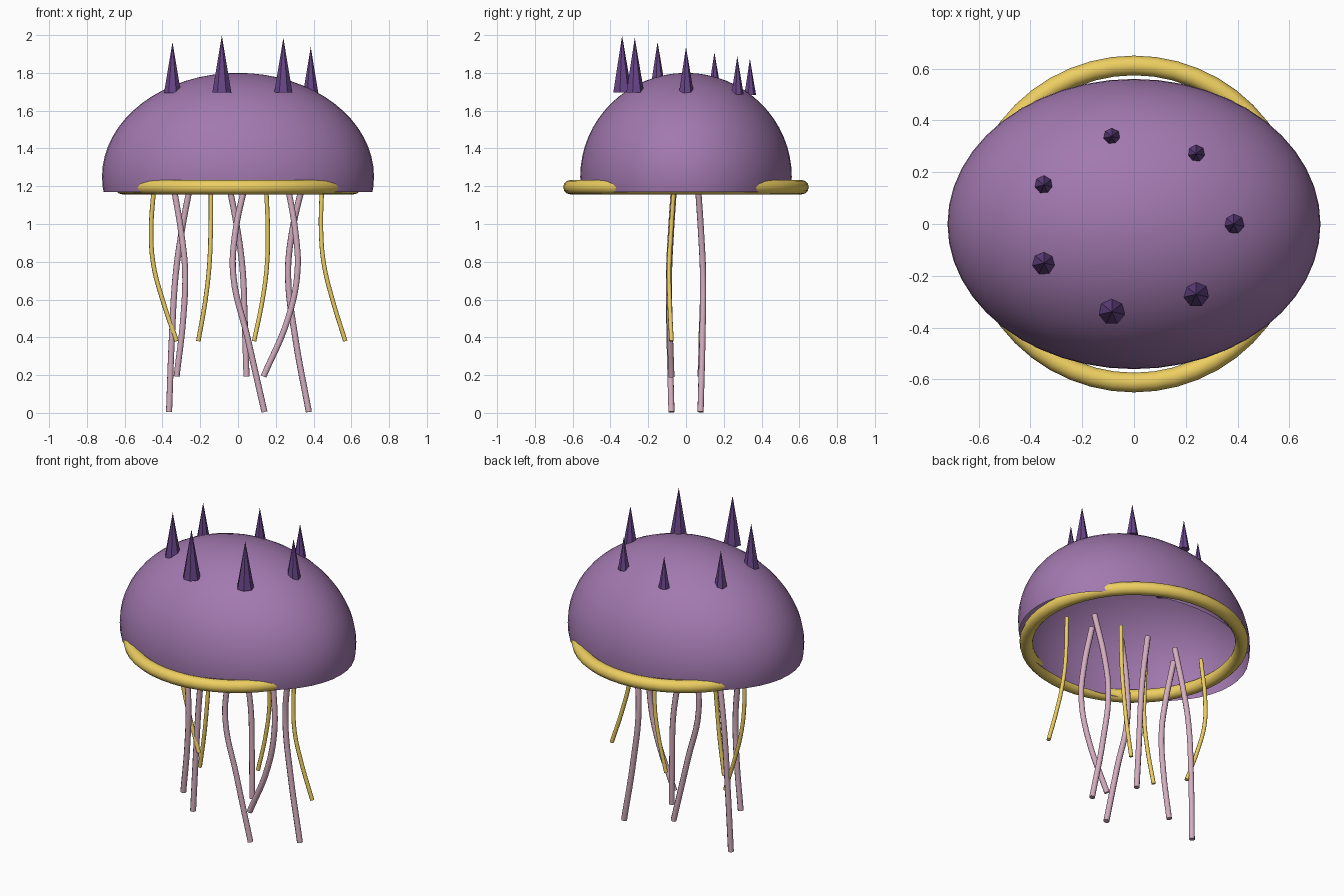
import bpy, bmesh, math

if "Cube" in bpy.data.objects:
    bpy.data.objects.remove(bpy.data.objects["Cube"])


def material(name, rgb):
    m = bpy.data.materials.new(name)
    m.diffuse_color = (*rgb, 1)
    m.use_nodes = True
    m.node_tree.nodes["Principled BSDF"].inputs["Base Color"].default_value = m.diffuse_color
    return m


PURPLE = material("purple", (0.36, 0.19, 0.43))
DARK = material("dark_purple", (0.14, 0.06, 0.25))
YELLOW = material("yellow", (0.85, 0.62, 0.12))
PINK = material("pink", (0.66, 0.42, 0.52))


def smooth(ob):
    for p in ob.data.polygons:
        p.use_smooth = True


# Bell: open half ellipsoid, cut slightly below its equator
bm = bmesh.new()
bmesh.ops.create_uvsphere(bm, u_segments=48, v_segments=32, radius=1)
bmesh.ops.scale(bm, vec=(0.72, 0.56, 0.55), verts=bm.verts)
bmesh.ops.translate(bm, vec=(0, 0, 1.25), verts=bm.verts)
bmesh.ops.bisect_plane(bm, geom=bm.verts[:] + bm.edges[:] + bm.faces[:],
                       plane_co=(0, 0, 1.17), plane_no=(0, 0, -1), clear_outer=True)
mesh = bpy.data.meshes.new("bell")
bm.to_mesh(mesh)
bm.free()
bell = bpy.data.objects.new("bell", mesh)
bpy.context.collection.objects.link(bell)
mesh.materials.append(PURPLE)
smooth(bell)

# Round rim ring
bpy.ops.mesh.primitive_torus_add(location=(0, 0, 1.195), major_radius=0.612,
                                 minor_radius=0.038, major_segments=48, minor_segments=12)
rim = bpy.context.object
rim.name = "rim_ring"
rim.data.materials.append(YELLOW)
smooth(rim)

# Crown of seven spikes, larger toward the front
for i in range(7):
    a = math.tau * i / 7
    x, y = 0.385 * math.cos(a), 0.347 * math.sin(a)
    tip, height = 1.937 - 0.18 * y, 0.247 - 0.16 * y
    bpy.ops.mesh.primitive_cone_add(vertices=7, radius1=0.042 - 0.028 * y, radius2=0,
                                    depth=height, location=(x, y, tip - height / 2))
    spike = bpy.context.object
    spike.name = f"spike_{i + 1}"
    spike.data.materials.append(DARK)


# Hanging strands: side is the sign of y, xs are the x positions at heights zs
def strand(name, side, xs, zs, radius, mat):
    cu = bpy.data.curves.new(name, "CURVE")
    cu.dimensions = "3D"
    cu.bevel_depth = radius
    cu.bevel_resolution = 2
    cu.use_fill_caps = True
    cu.resolution_u = 6
    sp = cu.splines.new("BEZIER")
    sp.bezier_points.add(len(xs) - 1)
    ys = (0.062, 0.08, 0.09, 0.087, 0.077)
    for p, x, y, z in zip(sp.bezier_points, xs, ys, zs):
        p.co = (x, side * y, z)
        p.handle_left_type = p.handle_right_type = "AUTO"
    cu.materials.append(mat)
    ob = bpy.data.objects.new(name, cu)
    bpy.context.collection.objects.link(ob)


LONG = (1.22, 0.95, 0.73, 0.4, 0.005)
SHORT = (1.22, 0.95, 0.75, 0.5, 0.193)
THIN = (1.22, 0.95, 0.78, 0.6, 0.38)
arms = [
    (-1, (-0.345, -0.30, -0.28, -0.29, -0.325), SHORT),
    (1, (-0.25, -0.30, -0.33, -0.35, -0.365), LONG),
    (1, (-0.05, 0.0, 0.025, 0.035, 0.045), SHORT),
    (-1, (0.04, -0.015, -0.025, 0.05, 0.14), LONG),
    (-1, (0.26, 0.305, 0.315, 0.265, 0.135), SHORT),
    (1, (0.345, 0.285, 0.265, 0.303, 0.375), LONG),
]
for i, (side, xs, zs) in enumerate(arms):
    strand(f"arm_{i + 1}", side, xs, zs, 0.017, PINK)

feelers = [
    (1, (-0.443, -0.46, -0.447, -0.40, -0.325)),
    (-1, (-0.143, -0.145, -0.152, -0.172, -0.21)),
    (1, (0.148, 0.158, 0.153, 0.13, 0.085)),
    (-1, (0.445, 0.44, 0.456, 0.50, 0.568)),
]
for i, (side, xs) in enumerate(feelers):
    strand(f"feeler_{i + 1}", side, xs, THIN, 0.012, YELLOW)
